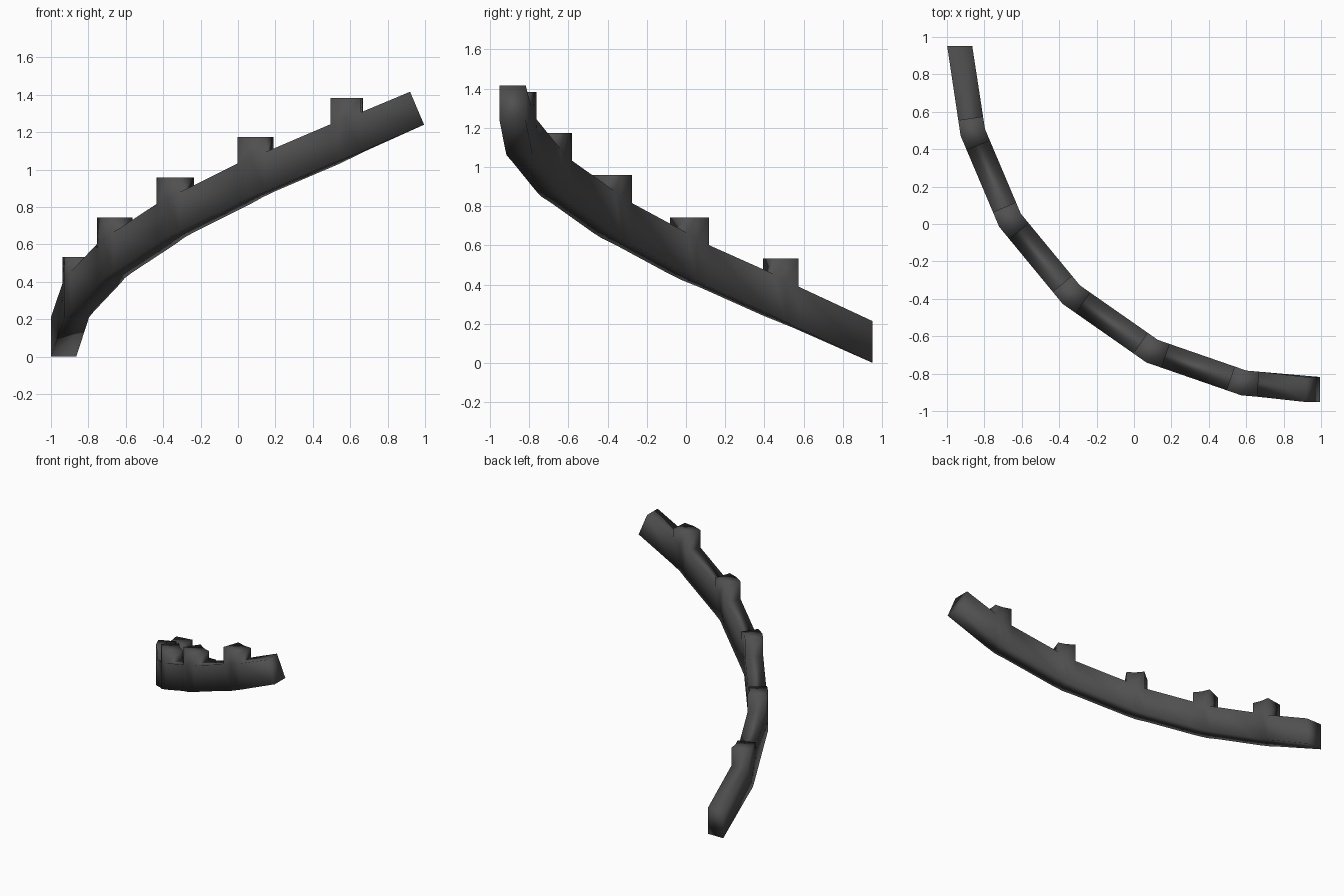
import bpy, bmesh
from mathutils import Vector

cube = bpy.data.objects.get("Cube")
if cube:
    bpy.data.objects.remove(cube, do_unlink=True)

stone = bpy.data.materials.new("dark_grey_stone")
stone.use_nodes = True
colour = (0.08, 0.08, 0.08, 1)
stone.diffuse_color = colour
bsdf = next(n for n in stone.node_tree.nodes if n.type == 'BSDF_PRINCIPLED')
bsdf.inputs["Base Color"].default_value = colour
bsdf.inputs["Roughness"].default_value = 0.8

# Centre line of the wall's underside, climbing from back right to front left
PATH = [Vector(p) for p in (
    (-0.932, 0.953, 0), (-0.862, 0.49, 0.21), (-0.663, 0.02, 0.42),
    (-0.335, -0.378, 0.635), (0.097, -0.68, 0.85), (0.588, -0.85, 1.06),
    (0.995, -0.885, 1.24))]
HALF_WIDTH = 0.067
HEIGHT = 0.213
BLOCK_HALF = 0.076
BLOCK_RISE = 0.11
LAST = len(PATH) - 1

bm = bmesh.new()


def flat_dir(a, b):
    d = b - a
    return Vector((d.x, d.y, 0)).normalized()


def side_of(d):
    return Vector((-d.y, d.x, 0))


def ring(point, side, up):
    """Four corners: outer bottom, inner bottom, inner top, outer top."""
    return [bm.verts.new(p) for p in (
        point - side, point + side, point + side + up, point - side + up)]


# Cross-sections: both ends, plus three around each block
up = Vector((0, 0, HEIGHT))
rings = [ring(PATH[0], Vector((HALF_WIDTH, 0, 0)), up)]
for i in range(1, LAST):
    before, here, after = PATH[i - 1:i + 2]
    d0, d1 = flat_dir(before, here), flat_dir(here, after)
    s0, s1 = side_of(d0), side_of(d1)
    mitre = (s0 + s1).normalized()
    mitre *= HALF_WIDTH / mitre.dot(s0)
    for other, s in ((before, s0), (None, mitre), (after, s1)):
        if other is None:
            rings.append(ring(here, s, up))
        else:
            step = other - here
            step *= BLOCK_HALF / step.xy.length
            rings.append(ring(here + step, s * HALF_WIDTH, up))
rings.append(ring(PATH[LAST], Vector((0, HALF_WIDTH, 0)), Vector((-0.075, 0, 0.176))))

# Wall skin; the top is left open under the blocks
for k in range(len(rings) - 1):
    a, b = rings[k], rings[k + 1]
    for c in range(4):
        if c == 2 and k % 3:
            continue
        n = (c + 1) % 4
        bm.faces.new((a[c], a[n], b[n], b[c]))
bm.faces.new(rings[0])
bm.faces.new(rings[-1])

# Raised blocks with level tops, one at each bend
for i in range(1, LAST):
    trio = rings[3 * i - 2:3 * i + 1]
    base = [r[3] for r in trio] + [r[2] for r in reversed(trio)]
    level = PATH[i].z + HEIGHT + BLOCK_RISE
    top = [bm.verts.new((v.co.x, v.co.y, level)) for v in base]
    for j in range(6):
        n = (j + 1) % 6
        bm.faces.new((base[j], base[n], top[n], top[j]))
    bm.faces.new((top[0], top[1], top[4], top[5]))
    bm.faces.new((top[1], top[2], top[3], top[4]))

bmesh.ops.recalc_face_normals(bm, faces=bm.faces)
for f in bm.faces:
    f.smooth = True

mesh = bpy.data.meshes.new("stair_parapet")
bm.to_mesh(mesh)
bm.free()
mesh.materials.append(stone)
parapet = bpy.data.objects.new("stair_parapet", mesh)
bpy.context.collection.objects.link(parapet)
